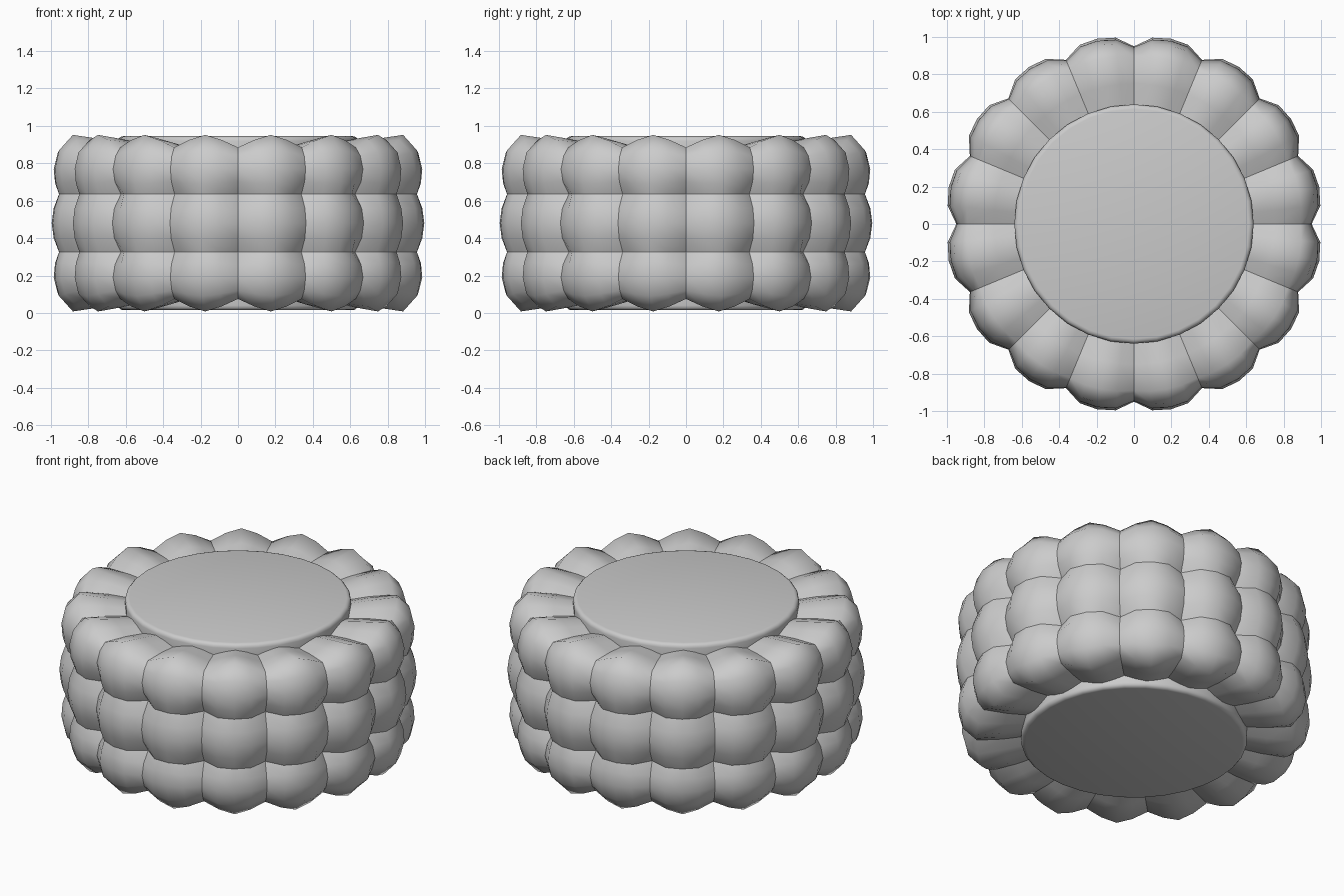
import bpy, bmesh, math

if "Cube" in bpy.data.objects:
    bpy.data.objects.remove(bpy.data.objects["Cube"])

LOBES, STEPS, MID = 16, 4, 0.48

# One fabric colour
fabric = bpy.data.materials.new("grey fabric")
fabric.use_nodes = True
grey = (0.6, 0.6, 0.6, 1)
fabric.diffuse_color = grey
fabric.node_tree.nodes["Principled BSDF"].inputs["Base Color"].default_value = grey


def add_object(name, bm):
    bmesh.ops.recalc_face_normals(bm, faces=bm.faces)
    mesh = bpy.data.meshes.new(name)
    bm.to_mesh(mesh)
    bm.free()
    mesh.materials.append(fabric)
    obj = bpy.data.objects.new(name, mesh)
    bpy.context.collection.objects.link(obj)
    return obj


# Upper half profile: seam radius, seam z, lobe radius, lobe z
half = [
    (0.58, 0.87, 0.58, 0.90),
    (0.75, 0.885, 0.75, 0.93),
    (0.89, 0.885, 0.90, 0.952),
    (0.925, 0.84, 0.975, 0.87),
    (0.945, 0.77, 0.998, 0.77),
    (0.93, 0.70, 0.992, 0.69),
    (0.885, 0.635, 0.975, 0.635),
    (0.935, 0.56, 1.0, 0.56),
    (0.95, MID, 1.01, MID),
]
profile = half + [(a, 2 * MID - b, c, 2 * MID - d) for a, b, c, d in half[-2::-1]]
row_seams = (6, len(profile) - 7)

# Tufted side: three rows of puffed lobes
bm = bmesh.new()
rings = []
for seam_r, seam_z, lobe_r, lobe_z in profile:
    ring = []
    for i in range(LOBES * STEPS):
        k = i % STEPS
        wr = (0, 0.85, 1, 0.85)[k]
        wz = (0, 0.6, 1, 0.6)[k]
        r = seam_r + (lobe_r - seam_r) * wr
        z = seam_z + (lobe_z - seam_z) * wz
        a = math.tau * i / (LOBES * STEPS)
        ring.append(bm.verts.new((r * math.cos(a), r * math.sin(a), z)))
    rings.append(ring)
n = LOBES * STEPS
for upper, lower in zip(rings, rings[1:]):
    for i in range(n):
        j = (i + 1) % n
        face = bm.faces.new((upper[i], lower[i], lower[j], upper[j]))
        face.smooth = True
# Creases stay sharp along the seams
for j, ring in enumerate(rings):
    for i in range(n):
        if j in row_seams:
            bm.edges.get((ring[i], ring[(i + 1) % n])).smooth = False
        if i % STEPS == 0 and j + 1 < len(rings):
            bm.edges.get((ring[i], rings[j + 1][i])).smooth = False
add_object("tufted_side", bm)


# Round top and bottom panels with a soft rolled rim
def panel(name, z, direction):
    bm = bmesh.new()
    bmesh.ops.create_cone(bm, cap_ends=True, cap_tris=True, segments=32,
                          radius1=0.64, radius2=0.64, depth=0.08)
    rim = [e for e in bm.edges
           if all(v.co.z * direction > 0 and v.co.xy.length > 0.5 for v in e.verts)]
    bmesh.ops.bevel(bm, geom=rim, offset=0.025, segments=3, profile=0.5, affect='EDGES')
    bmesh.ops.translate(bm, verts=bm.verts, vec=(0, 0, z))
    for f in bm.faces:
        f.smooth = True
    obj = add_object(name, bm)
    bpy.ops.object.select_all(action='DESELECT')
    obj.select_set(True)
    bpy.context.view_layer.objects.active = obj
    bpy.ops.object.shade_smooth_by_angle(angle=math.radians(40))


panel("top_panel", 0.905, 1)
panel("bottom_panel", 2 * MID - 0.905, -1)
